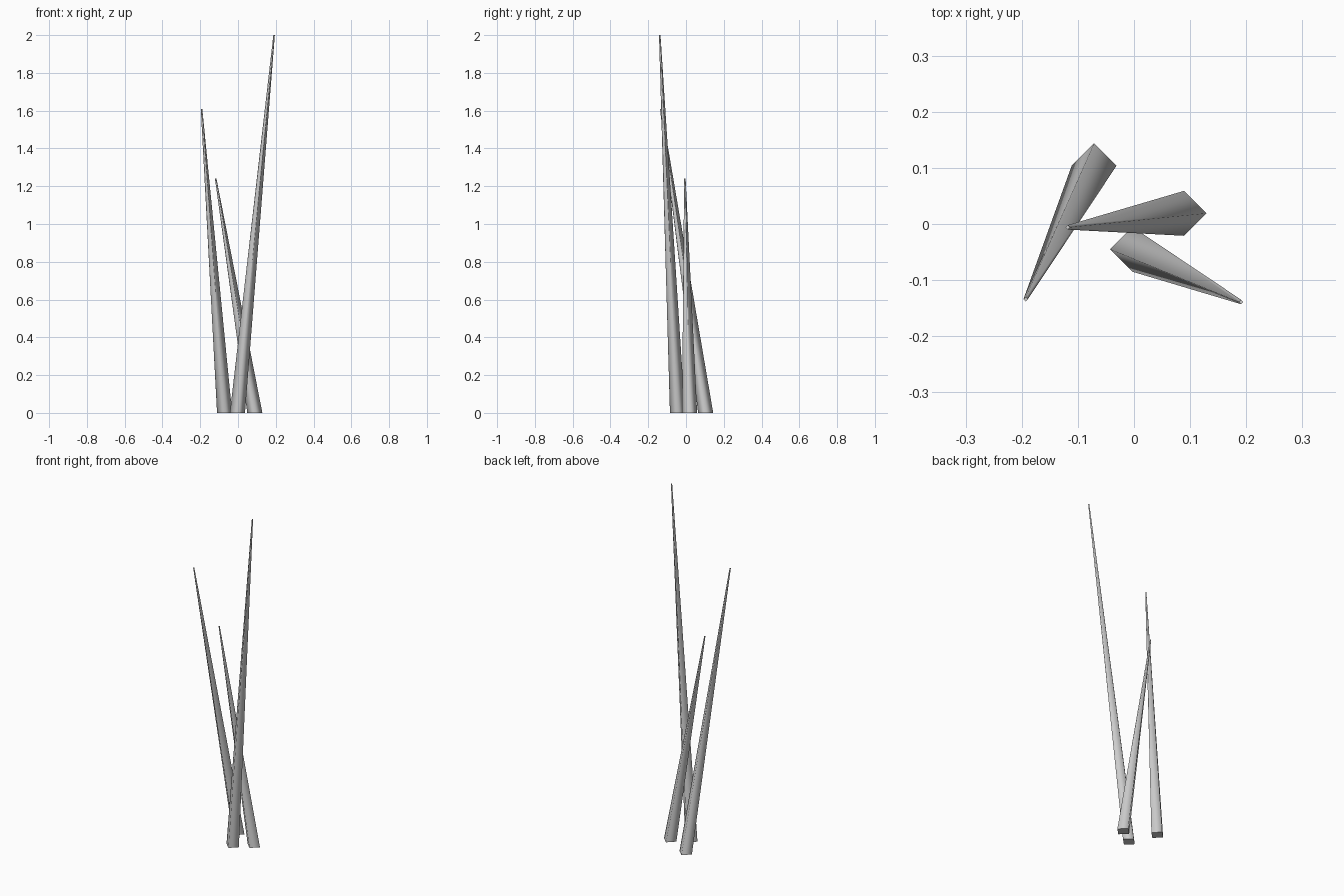
import bpy, bmesh
from math import cos, sin, pi

if "Cube" in bpy.data.objects:
    bpy.data.objects.remove(bpy.data.objects["Cube"])

BASE_R, TIP_R, SIDES = 0.04, 0.004, 4


def spike(name, base, tip):
    """Leaning four-sided taper with level end caps."""
    bm = bmesh.new()
    rings = []
    for (x, y, z), r in (((*base, 0), BASE_R), (tip, TIP_R)):
        rings.append([bm.verts.new((x + r * cos(2 * pi * i / SIDES),
                                    y + r * sin(2 * pi * i / SIDES), z))
                      for i in range(SIDES)])
    low, high = rings
    # smooth sides
    for i in range(SIDES):
        j = (i + 1) % SIDES
        bm.faces.new((low[i], low[j], high[j], high[i])).smooth = True
    # flat caps with sharp rims
    for cap in (bm.faces.new(low[::-1]), bm.faces.new(high)):
        for e in cap.edges:
            e.smooth = False
    mesh = bpy.data.meshes.new(name)
    bm.to_mesh(mesh)
    bm.free()
    bpy.context.collection.objects.link(bpy.data.objects.new(name, mesh))


# Three crossing blades of a grass tuft
spike("tall_blade", (-0.003, -0.045), (0.191, -0.139, 2.0))
spike("middle_blade", (-0.071, 0.104), (-0.193, -0.134, 1.61))
spike("short_blade", (0.089, 0.019), (-0.118, -0.006, 1.24))
